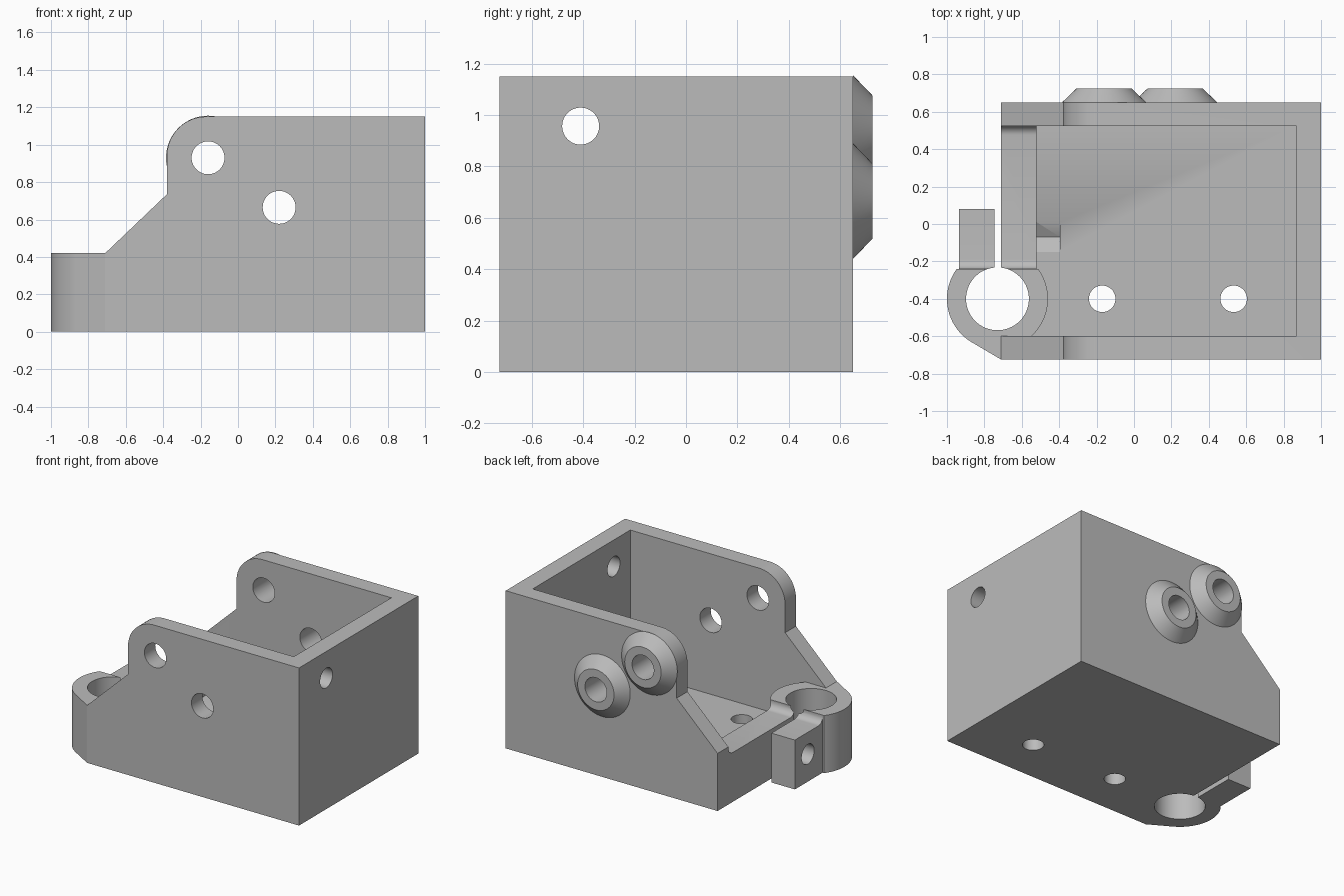
import bpy, bmesh, math
from mathutils import Vector

default = bpy.data.objects.get("Cube")
if default:
    bpy.data.objects.remove(default, do_unlink=True)

grey = bpy.data.materials.new("matte_grey")
grey.use_nodes = True
grey.diffuse_color = (0.5, 0.5, 0.5, 1)
grey.node_tree.nodes["Principled BSDF"].inputs["Base Color"].default_value = (0.5, 0.5, 0.5, 1)


def arc(cx, cy, r, start, end, steps):
    """Points on an arc, angles in degrees."""
    angles = [math.radians(start + (end - start) * i / steps) for i in range(steps + 1)]
    return [(cx + r * math.cos(a), cy + r * math.sin(a)) for a in angles]


def circle(cx, cy, r, steps=48):
    return arc(cx, cy, r, 0, 360, steps)[:-1]


def loft(name, axis, lower, upper, lo, hi):
    """Solid between two matching outlines placed at lo and hi along an axis."""
    place = {"x": lambda a, b, t: Vector((t, a, b)),
             "y": lambda a, b, t: Vector((a, t, b)),
             "z": lambda a, b, t: Vector((a, b, t))}[axis]
    bm = bmesh.new()
    bottom = [bm.verts.new(place(a, b, lo)) for a, b in lower]
    top = [bm.verts.new(place(a, b, hi)) for a, b in upper]
    bm.faces.new(bottom)
    bm.faces.new(top)
    n = len(bottom)
    for i in range(n):
        j = (i + 1) % n
        bm.faces.new((bottom[i], bottom[j], top[j], top[i]))
    bmesh.ops.recalc_face_normals(bm, faces=bm.faces)
    mesh = bpy.data.meshes.new(name)
    bm.to_mesh(mesh)
    bm.free()
    mesh.materials.append(grey)
    obj = bpy.data.objects.new(name, mesh)
    bpy.context.collection.objects.link(obj)
    return obj


def prism(name, axis, outline, lo, hi):
    return loft(name, axis, outline, outline, lo, hi)


def rect(a0, a1, b0, b1):
    return [(a0, b0), (a1, b0), (a1, b1), (a0, b1)]


def combine(target, tool, operation):
    """Apply a boolean and discard the tool."""
    tool.hide_render = True
    mod = target.modifiers.new(tool.name, "BOOLEAN")
    mod.operation = operation
    mod.solver = "EXACT"
    mod.object = tool
    bpy.context.view_layer.objects.active = target
    bpy.ops.object.modifier_apply(modifier=mod.name)
    bpy.data.objects.remove(tool, do_unlink=True)


FRONT, BACK = -0.725, 0.65
RING_X, RING_Y, RING_R = -0.73, -0.40, 0.27
BOSSES = [(-0.16, 0.93), (0.22, 0.665)]

# Box body with sloped, round-cornered side walls
profile = [(-0.71, 0), (1, 0), (1, 1.15)] + arc(-0.17, 0.94, 0.21, 90, 180, 16) \
    + [(-0.38, 0.735), (-0.71, 0.42)]
bracket = prism("bracket", "y", profile, FRONT, BACK)

# Open cavity above the floor, leaving the left ledge standing
cavity = [(0.87, -0.6), (0.87, 0.525), (-0.52, 0.525), (-0.52, -0.24), (-0.9, -0.24), (-0.9, -0.6)]
combine(bracket, prism("cavity", "z", cavity, 0.125, 2), "DIFFERENCE")

# Clamp ring blended into the front wall
ring = arc(RING_X, RING_Y, RING_R, 143.7, 240, 32) + [(-0.71, FRONT)] \
    + arc(RING_X, RING_Y, RING_R, 300, 396.3, 32)
combine(bracket, prism("clamp_ring", "z", ring, 0, 0.42), "UNION")

# Clamp tab beside the ledge
combine(bracket, prism("clamp_tab", "z", rect(-0.935, -0.74, -0.4, 0.08), 0, 0.42), "UNION")

# Lowered ledge and tab tops with filleted ends
ledge = arc(-0.19, 0.41, 0.05, 180, 270, 8) + arc(0.475, 0.41, 0.05, 270, 360, 8) \
    + [(0.525, 2), (-0.24, 2)]
combine(bracket, prism("ledge_cut", "x", ledge, -1.2, -0.42), "DIFFERENCE")

# Clamp bore and slot
combine(bracket, prism("clamp_bore", "z", circle(RING_X, RING_Y, 0.168, 64), -0.2, 0.6), "DIFFERENCE")
combine(bracket, prism("clamp_slot", "z", rect(-0.745, -0.71, -0.4, 0.3), -0.2, 0.6), "DIFFERENCE")

# Clamp screw hole with a hexagonal nut pocket
combine(bracket, prism("screw_hole", "x", circle(-0.07, 0.2, 0.072), -1.2, -0.45), "DIFFERENCE")
combine(bracket, prism("nut_pocket", "x", arc(-0.07, 0.2, 0.121, 30, 330, 5), -0.56, -0.395), "DIFFERENCE")

# Conical bosses on the back, then holes through both side walls
for x, z in BOSSES:
    boss = loft("boss", "y", circle(x, z, 0.225, 64), circle(x, z, 0.147, 64), BACK, 0.725)
    combine(bracket, boss, "UNION")
for x, z in BOSSES:
    combine(bracket, prism("wall_hole", "y", circle(x, z, 0.088), -1, 1), "DIFFERENCE")

# Hole in the end wall and two holes in the floor
combine(bracket, prism("end_hole", "x", circle(-0.41, 0.957, 0.072), 0.7, 1.2), "DIFFERENCE")
for x in (-0.17, 0.533):
    combine(bracket, prism("floor_hole", "z", circle(x, -0.4, 0.071), -0.2, 0.3), "DIFFERENCE")

# Smooth curved surfaces, keep hard edges
bpy.ops.object.select_all(action="DESELECT")
bracket.select_set(True)
bpy.context.view_layer.objects.active = bracket
bpy.ops.object.shade_smooth_by_angle(angle=math.radians(30))
